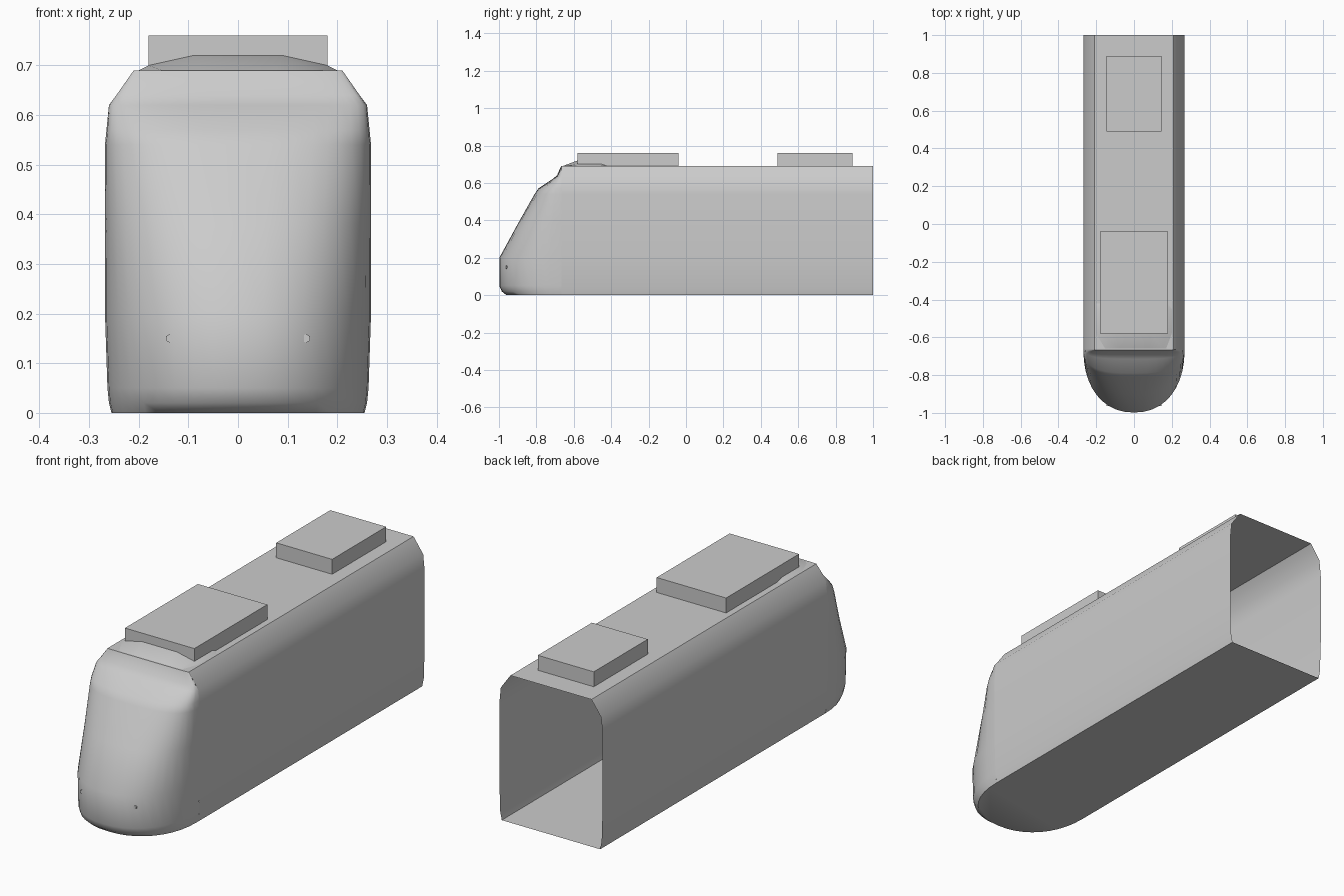
import bpy, bmesh, math
from mathutils import Matrix

if "Cube" in bpy.data.objects:
    bpy.data.objects.remove(bpy.data.objects["Cube"])

grey = bpy.data.materials.new("plain grey")
grey.use_nodes = True
COLOUR = (0.6, 0.6, 0.6, 1)
grey.diffuse_color = COLOUR
grey.node_tree.nodes["Principled BSDF"].inputs["Base Color"].default_value = COLOUR


def finish(name, bm, smooth=None):
    bmesh.ops.recalc_face_normals(bm, faces=bm.faces)
    mesh = bpy.data.meshes.new(name)
    bm.to_mesh(mesh)
    bm.free()
    obj = bpy.data.objects.new(name, mesh)
    bpy.context.collection.objects.link(obj)
    mesh.materials.append(grey)
    if smooth:
        bpy.ops.object.select_all(action="DESELECT")
        bpy.context.view_layer.objects.active = obj
        obj.select_set(True)
        bpy.ops.object.shade_smooth_by_angle(angle=math.radians(smooth))
    return obj


def loft(rings, closed):
    """Bridge equally long rows of points with quads."""
    bm = bmesh.new()
    rows = [[bm.verts.new(p) for p in ring] for ring in rings]
    for a, b in zip(rows, rows[1:]):
        n = len(a)
        for i in range(n if closed else n - 1):
            j = (i + 1) % n
            bm.faces.new((a[i], a[j], b[j], b[i]))
    return bm, rows


def box(name, half_width, y0, y1, z0, z1):
    bm = bmesh.new()
    size = Matrix.Diagonal((2 * half_width, y1 - y0, z1 - z0, 1))
    place = Matrix.Translation((0, (y0 + y1) / 2, (z0 + z1) / 2))
    bmesh.ops.create_cube(bm, size=1, matrix=place @ size)
    return finish(name, bm)


# Body shell, open at the rear and where it meets the nose
JOIN = -0.665
side = [(0.255, 0), (0.263, 0.04), (0.268, 0.2), (0.268, 0.54), (0.26, 0.62), (0.21, 0.69)]
section = side + [(-x, z) for x, z in reversed(side)]
bm, _ = loft([[(x, y, z) for x, z in section] for y in (JOIN, 1)], True)
finish("body_shell", bm, 35)

# Nose: level, half width, depth in front of the body, squareness of the outline
levels = [(0, 0.255, 0.295, 2.2), (0.02, 0.26, 0.32, 2.2), (0.05, 0.263, 0.333, 2.2),
          (0.2, 0.268, 0.333, 2.2), (0.38, 0.268, 0.235, 2.4), (0.54, 0.268, 0.145, 2.7),
          (0.57, 0.265, 0.125, 2.8), (0.62, 0.26, 0.05, 3), (0.64, 0.245, 0.025, 3),
          (0.69, 0.21, 0.003, 3)]
STEPS = 20


def outline(z, w, depth, power):
    points = []
    for i in range(STEPS + 1):
        a = math.pi * i / STEPS
        c, s = math.cos(a), max(math.sin(a), 0)
        x = math.copysign(abs(c) ** (2 / power), c) * w
        points.append((x, JOIN - depth * s ** (2 / power), z))
    return points


bm, rows = loft([outline(*level) for level in levels], False)
bm.faces.new(rows[0])
bm.faces.new(rows[-1])
finish("nose", bm, 50)

# Two small six-sided lamps set in the nose
for name, x in (("left_lamp", 0.137), ("right_lamp", -0.137)):
    bm = bmesh.new()
    place = Matrix.Translation((x, -0.95, 0.15)) @ Matrix.Rotation(math.pi / 2, 4, "X")
    bmesh.ops.create_cone(bm, cap_ends=True, segments=6, radius1=0.009, radius2=0.009,
                          depth=0.025, matrix=place)
    finish(name, bm)

# Low fairing leading up to the front roof unit
hump = [(0.2, 0.69), (0.18, 0.7), (0.09, 0.72)]
hump += [(-x, z) for x, z in reversed(hump)]
rings = [[(x * 0.85, -0.66, 0.69) for x, z in hump],
         [(x, -0.58, z) for x, z in hump],
         [(x, -0.45, z) for x, z in hump],
         [(x, -0.42, 0.69) for x, z in hump]]
bm, _ = loft(rings, False)
finish("roof_fairing", bm, 20)

# Roof units
box("front_roof_unit", 0.18, -0.58, -0.04, 0.69, 0.76)
box("rear_roof_unit", 0.145, 0.49, 0.89, 0.69, 0.76)
